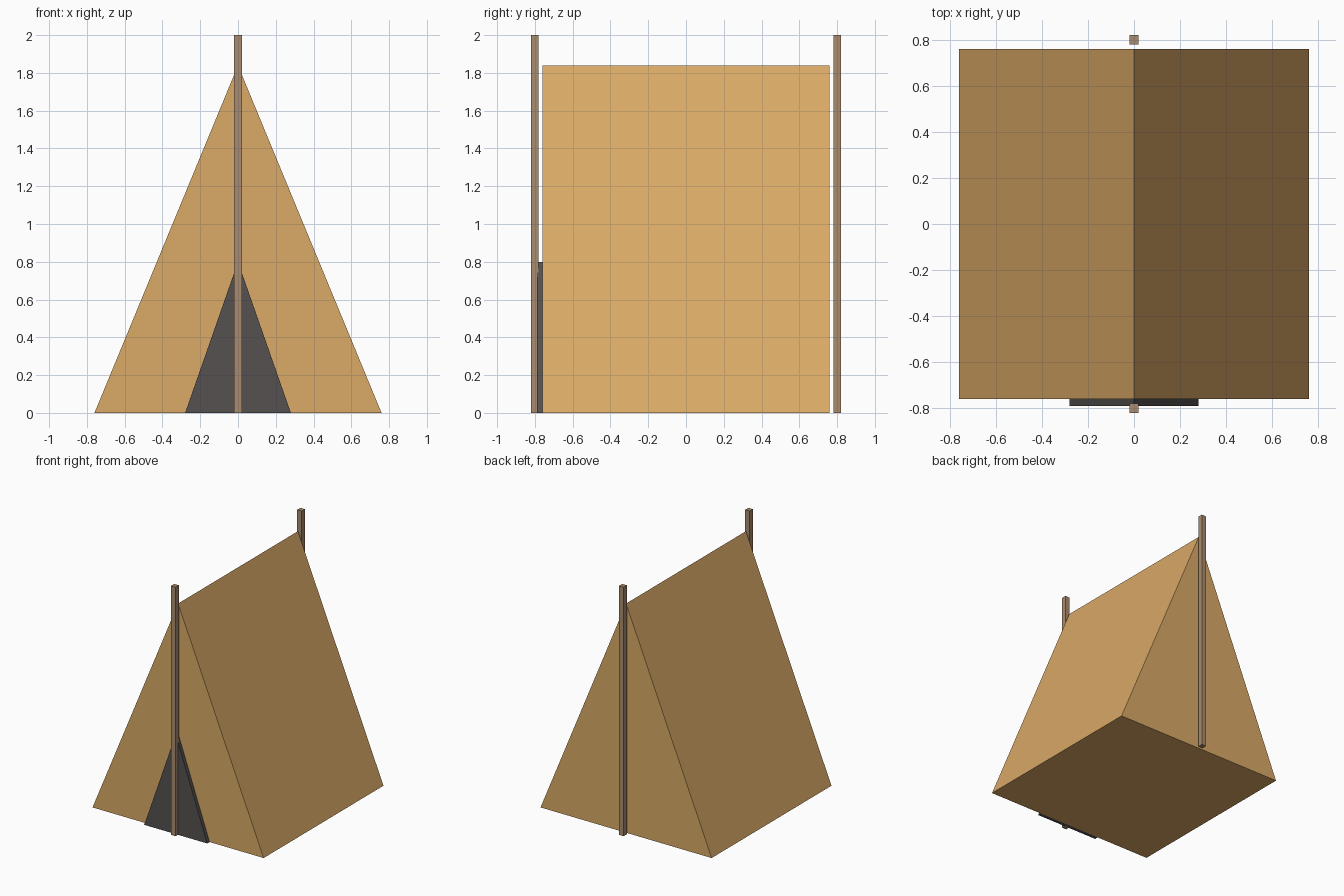
import bpy

# Remove the default cube
default = bpy.data.objects.get("Cube")
if default:
    bpy.data.objects.remove(default, do_unlink=True)


def make_material(name, rgb):
    mat = bpy.data.materials.new(name)
    mat.use_nodes = True
    colour = (*rgb, 1.0)
    mat.diffuse_color = colour
    bsdf = next(n for n in mat.node_tree.nodes if n.type == "BSDF_PRINCIPLED")
    bsdf.inputs["Base Color"].default_value = colour
    bsdf.inputs["Roughness"].default_value = 0.9
    return mat


def prism(name, profile, y_front, y_back, mat):
    """Extrude a counter-clockwise (x, z) profile along y as a closed solid."""
    n = len(profile)
    verts = [(x, y, z) for y in (y_front, y_back) for x, z in profile]
    faces = [tuple(range(n)), tuple(reversed(range(n, 2 * n)))]
    for i in range(n):
        j = (i + 1) % n
        faces.append((i, i + n, j + n, j))
    mesh = bpy.data.meshes.new(name)
    mesh.from_pydata(verts, [], faces)
    mesh.materials.append(mat)
    obj = bpy.data.objects.new(name, mesh)
    bpy.context.collection.objects.link(obj)
    return obj


def triangle(half_width, height):
    return [(-half_width, 0), (half_width, 0), (0, height)]


canvas = make_material("tan canvas", (0.70, 0.40, 0.135))
wood = make_material("brown wood", (0.40, 0.26, 0.155))
dark = make_material("dark opening", (0.09, 0.082, 0.08))

# Tent body and its entrance
prism("tent_canvas", triangle(0.76, 1.84), -0.76, 0.76, canvas)
prism("entrance", triangle(0.28, 0.80), -0.79, -0.76, dark)

# Square poles at both ends of the ridge
r = 0.02
pole_profile = [(-r, 0), (r, 0), (r, 2), (-r, 2)]
for name, y in (("front_pole", -0.80), ("back_pole", 0.80)):
    prism(name, pole_profile, y - r, y + r, wood)
